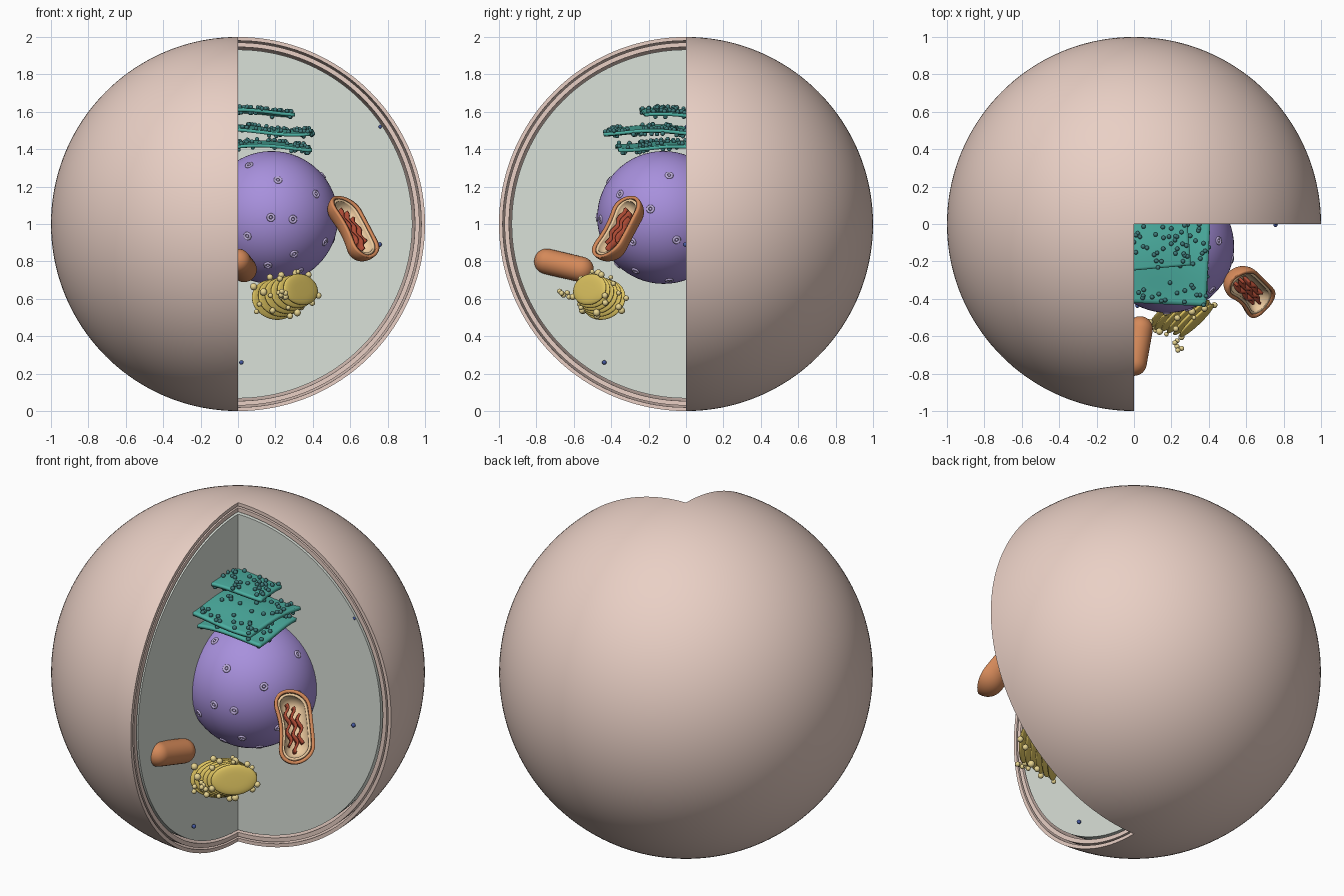
import bpy, bmesh, random
from math import sin, cos, pi, sqrt, radians
from mathutils import Vector, Matrix

if "Cube" in bpy.data.objects:
    bpy.data.objects.remove(bpy.data.objects["Cube"])

random.seed(4)


def material(name, r, g, b):
    m = bpy.data.materials.new(name)
    m.diffuse_color = (r, g, b, 1)
    m.use_nodes = True
    m.node_tree.nodes["Principled BSDF"].inputs["Base Color"].default_value = m.diffuse_color
    return m


PINK = material("membrane", 0.82, 0.63, 0.56)
GEL = material("cytoplasm", 0.70, 0.75, 0.69)
PURPLE = material("nucleus", 0.39, 0.28, 0.72)
LILAC = material("pore", 0.52, 0.43, 0.72)
TEAL = material("reticulum", 0.07, 0.42, 0.35)
DARK = material("reticulum_stud", 0.05, 0.20, 0.20)
YELLOW = material("golgi", 0.74, 0.56, 0.12)
PALE = material("vesicle", 0.80, 0.66, 0.28)
ORANGE = material("mitochondrion", 0.66, 0.25, 0.10)
CREAM = material("matrix", 0.85, 0.60, 0.35)
RED = material("cristae", 0.42, 0.07, 0.035)
BLUE = material("ribosome", 0.06, 0.10, 0.35)


def finish(name, bm, mat, weld=True):
    if weld:
        bmesh.ops.remove_doubles(bm, verts=bm.verts, dist=1e-5)
        bmesh.ops.recalc_face_normals(bm, faces=bm.faces)
    me = bpy.data.meshes.new(name)
    bm.to_mesh(me)
    bm.free()
    me.materials.append(mat)
    ob = bpy.data.objects.new(name, me)
    bpy.context.collection.objects.link(ob)
    bpy.ops.object.select_all(action='DESELECT')
    ob.select_set(True)
    bpy.context.view_layer.objects.active = ob
    bpy.ops.object.shade_smooth_by_angle(angle=radians(40))
    return ob


def frame(x, y, z, loc):
    m = Matrix((x, y, z)).transposed().to_4x4()
    m.translation = loc
    return m


def balls(name, items, mat, seg=12):
    bm = bmesh.new()
    for p, r in items:
        bmesh.ops.create_uvsphere(bm, u_segments=seg, v_segments=max(6, seg // 2), radius=r,
                                  matrix=Matrix.Translation(p))
    return finish(name, bm, mat, False)


def solidify(ob, t, offset=0):
    m = ob.modifiers.new("thickness", 'SOLIDIFY')
    m.thickness, m.offset = t, offset


# Three-quarter sphere shells (open quarter faces +x, -y)
def wedge(name, ro, ri, mat, n=96, m=108):
    bm = bmesh.new()

    def ring(r):
        return [[bm.verts.new((r * sin(pi * i / n) * cos(1.5 * pi * j / m),
                               r * sin(pi * i / n) * sin(1.5 * pi * j / m),
                               1 + r * cos(pi * i / n))) for i in range(n + 1)]
                for j in range(m + 1)]
    outer = ring(ro)
    surfaces = [outer]
    if ri:
        inner = ring(ri)
        surfaces.append(inner)
    for g in surfaces:
        for j in range(m):
            for i in range(n):
                bm.faces.new((g[j][i], g[j][i + 1], g[j + 1][i + 1], g[j + 1][i]))
    for j in (0, m):
        if ri:
            for i in range(n):
                bm.faces.new((outer[j][i], outer[j][i + 1], inner[j][i + 1], inner[j][i]))
        else:
            bm.faces.new(outer[j])
    return finish(name, bm, mat)


wedge("outer_membrane", 1.0, 0.98, PINK)
wedge("inner_membrane", 0.97, 0.946, PINK)
wedge("cytoplasm", 0.932, 0, GEL)

# Nucleus with ring-shaped pores
NC, NR = Vector((0.18, -0.12, 1.035)), 0.355
balls("nucleus", [(NC, NR)], PURPLE, 64)
front = [(.06, 1.315), (.214, 1.235), (.417, 1.16), (.176, 1.035), (.294, 1.025),
         (.05, .935), (.465, .905), (.30, .84), (.16, .78)]
side = [(-.09, 1.26), (-.19, 1.08), (-.05, .915), (-.09, .70), (-.27, .75)]
pores = [Vector((x, NC.y - sqrt(max(0, NR**2 - (x - NC.x)**2 - (z - NC.z)**2)), z)) for x, z in front]
pores += [Vector((NC.x + sqrt(max(0, NR**2 - (y - NC.y)**2 - (z - NC.z)**2)), y, z)) for y, z in side]
for k, p in enumerate(pores):
    d = (p - NC).normalized()
    bpy.ops.mesh.primitive_torus_add(major_radius=0.016, minor_radius=0.007, major_segments=20,
                                     minor_segments=8, location=NC + d * NR,
                                     rotation=d.to_track_quat('Z', 'Y').to_euler())
    ob = bpy.context.object
    ob.name = f"nuclear_pore_{k + 1}"
    ob.data.materials.append(LILAC)
    bpy.ops.object.shade_smooth()
balls("pore_plugs", [(NC + (p - NC).normalized() * NR, 0.008) for p in pores], LILAC)


# Reticulum: wavy sheets studded with ribosomes; far corner (x, y), height, turn
def sheet(k, cx, cy, z, turn, ph):
    def point(u, v):
        x, y = -0.1 + (cx + 0.1) * u, 0.1 + (cy - 0.1) * v
        h = 0.014 * sin(9 * x + ph) + 0.010 * cos(11 * y + ph)
        return Vector((x + turn * (y - cy), y - turn * (x - cx), z + h))
    bm = bmesh.new()
    n = 24
    g = [[bm.verts.new(point(i / n, j / n)) for j in range(n + 1)] for i in range(n + 1)]
    for i in range(n):
        for j in range(n):
            bm.faces.new((g[i][j], g[i][j + 1], g[i + 1][j + 1], g[i + 1][j]))
    ob = finish(f"reticulum_sheet_{k}", bm, TEAL)
    solidify(ob, 0.018)
    studs = []
    for i in range(90):
        p = point(random.random(), random.random())
        if p.x > 0 and p.y < 0:
            studs.append((p + Vector((0, 0, random.choice((1, 1, -1)) * 0.015)), 0.012))
    balls(f"reticulum_studs_{k}", studs, DARK, 10)


sheet(1, 0.305, -0.22, 1.59, -0.09, 1.5)
sheet(2, 0.385, -0.44, 1.50, 0.05, 2.0)
sheet(3, 0.395, -0.36, 1.415, -0.04, 0.6)

# Golgi stack of shrinking discs, with vesicles round the rims
gn = Vector((0.67, -0.70, 0.20)).normalized()
gt = Vector((0.72, 0.69, 0)).normalized()
gb = gn.cross(gt).normalized()
gt = gb.cross(gn)
A, B = Vector((0.195, -0.44, 0.595)), Vector((0.335, -0.515, 0.65))
vesicles = []
for k in range(6):
    f = k / 5
    c, a, b = A.lerp(B, f), 0.165 - 0.04 * f, 0.11 - 0.025 * f
    bm = bmesh.new()
    bmesh.ops.create_uvsphere(bm, u_segments=40, v_segments=16, radius=1)
    for v in bm.verts:
        r = sqrt(v.co.x**2 + v.co.y**2)
        s = r ** -0.5 if r > 1e-4 else 1
        v.co = (v.co.x * a * s, v.co.y * b * s, v.co.z * 0.015)
    bm.transform(frame(gt, gb, gn, c))
    finish(f"golgi_disc_{k + 1}", bm, YELLOW)
    for q in range(4):
        w = 2 * pi * (q + random.random()) / 4
        vesicles.append((c + gt * (a + 0.008) * cos(w) + gb * (b + 0.012) * sin(w),
                         random.uniform(0.012, 0.02)))
for d in ((0, 0, 0), (.025, -.01, .01), (-.012, .02, .012), (.005, -.02, .02), (0, .03, -.01)):
    vesicles.append((Vector((0.23, -0.655, 0.62)) + Vector(d), 0.014))
balls("golgi_vesicles", vesicles, PALE, 14)


# Bean-shaped loft along local y; a0..a1 is the arc of each section
def bean(name, half, r, bend, waist, a0, a1, mat, m, n=40, seg=28):
    bm = bmesh.new()
    core, g = half - r, []
    for i in range(n + 1):
        y = -half * cos(pi * i / n)
        e = max(0, abs(y) - core)
        rr = sqrt(max(0, r * r - e * e)) * (1 - waist * cos(y / half * pi / 2)**2)
        off = bend * cos(y / half * pi / 2)
        g.append([bm.verts.new((off + rr * cos(a0 + (a1 - a0) * j / seg), y,
                                rr * sin(a0 + (a1 - a0) * j / seg))) for j in range(seg + 1)])
    for i in range(n):
        for j in range(seg):
            bm.faces.new((g[i][j], g[i][j + 1], g[i + 1][j + 1], g[i + 1][j]))
    bm.transform(m)
    return finish(name, bm, mat)


# Opened mitochondrion: outer bowl, cream lining, wavy cristae
my = Vector((-0.42, 0.42, 0.80)).normalized()
mz = Vector((0.57, -0.57, 0.60)).normalized()
mx = my.cross(mz)
M = frame(mx, my, mz, Vector((0.617, -0.376, 0.985)))
solidify(bean("open_mitochondrion", 0.205, 0.103, 0.022, 0.1, pi - 0.12, 2 * pi + 0.12, ORANGE, M), 0.018, -1)
solidify(bean("mitochondrion_lining", 0.184, 0.083, 0.022, 0.1, pi, 2 * pi, CREAM, M), 0.014, -1)
for k, (x0, y0, y1) in enumerate(((-0.018, -0.10, 0.13), (0.014, -0.14, 0.11), (0.044, -0.09, 0.07))):
    bm = bmesh.new()
    n = 30
    rows = []
    for i in range(n + 1):
        y = y0 + (y1 - y0) * i / n
        x = x0 + 0.010 * sin(70 * y + k)
        rows.append([bm.verts.new((x, y, z)) for z in (-0.06, -0.006)])
    for p, q in zip(rows, rows[1:]):
        bm.faces.new((p[0], p[1], q[1], q[0]))
    bm.transform(M)
    solidify(finish(f"crista_{k + 1}", bm, RED), 0.014)

# Closed mitochondrion half sunk in the wall
P, Q = Vector((0.033, -0.56, 0.757)), Vector((0.0, -0.745, 0.80))
rot = (Q - P).to_track_quat('Y', 'Z').to_matrix().to_4x4()
bean("closed_mitochondrion", 0.163, 0.068, 0, 0, 0, 2 * pi, ORANGE, Matrix.Translation((P + Q) / 2) @ rot)

# Free ribosomes
balls("free_ribosomes", [(Vector((0.757, -0.004, 0.89)), 0.012), (Vector((0.018, -0.437, 0.26)), 0.012),
                         (Vector((0.76, 0.004, 1.52)), 0.01)], BLUE)
